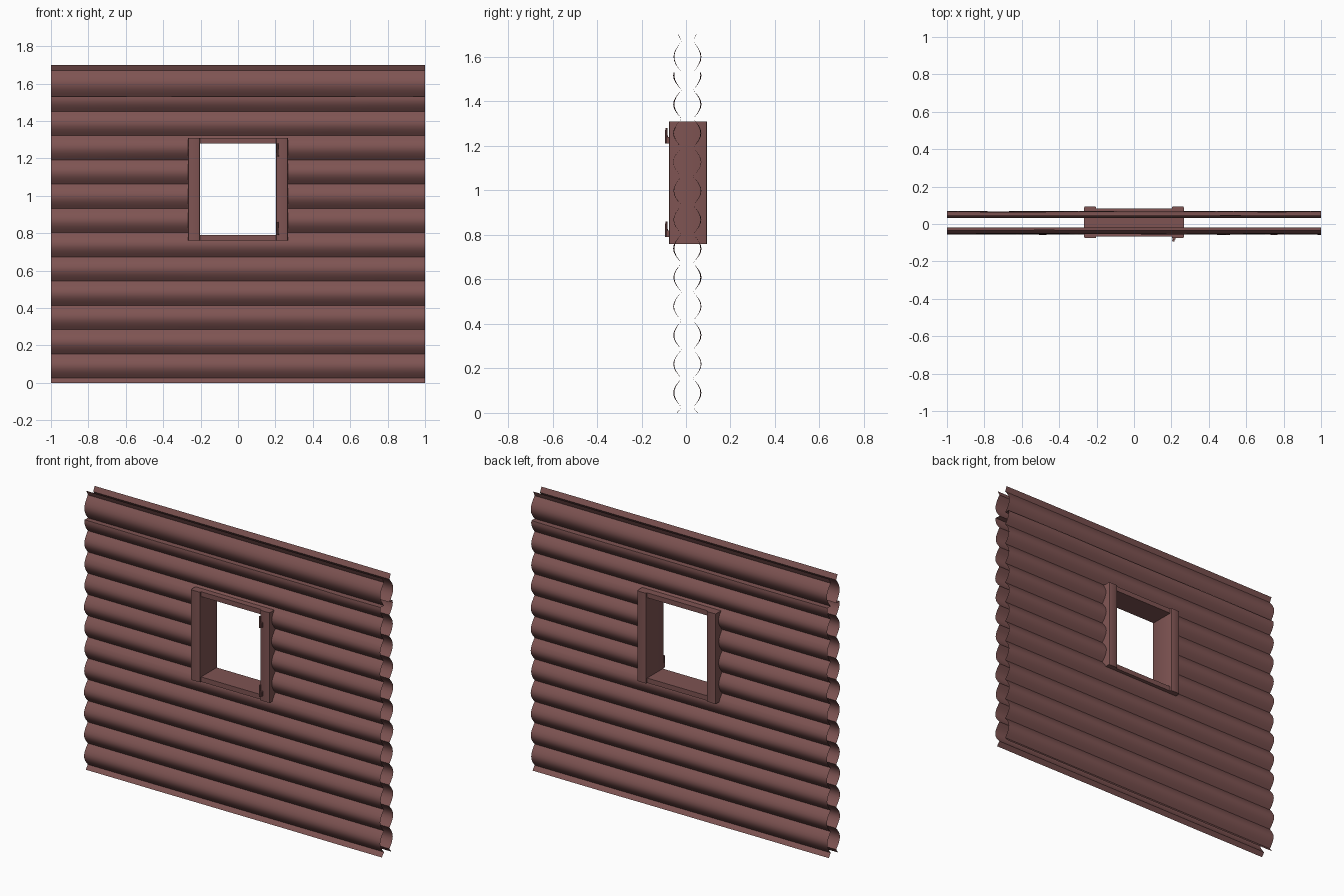
import bpy, bmesh, math, random

if "Cube" in bpy.data.objects:
    bpy.data.objects.remove(bpy.data.objects["Cube"])

random.seed(4)
CY = 0.006                       # middle plane of the wall
GROOVE, BULGE = 0.026, 0.035     # groove offset from middle, log bulge
HEIGHT, PITCH = 1.70, 0.1297

wood = bpy.data.materials.new("red_brown_wood")
wood.diffuse_color = (0.21, 0.088, 0.085, 1)
wood.use_nodes = True
wood.node_tree.nodes["Principled BSDF"].inputs["Base Color"].default_value = wood.diffuse_color


def finish(obj, angle=35):
    obj.data.materials.append(wood)
    bpy.ops.object.select_all(action='DESELECT')
    obj.select_set(True)
    bpy.context.view_layer.objects.active = obj
    bpy.ops.object.shade_smooth_by_angle(angle=math.radians(angle))
    return obj


def from_bmesh(name, bm):
    me = bpy.data.meshes.new(name)
    bm.to_mesh(me)
    bm.free()
    obj = bpy.data.objects.new(name, me)
    bpy.context.collection.objects.link(obj)
    return finish(obj)


def box(name, x0, x1, y0, y1, z0, z1, bevel=0.0):
    bm = bmesh.new()
    bmesh.ops.create_cube(bm, size=1)
    for v in bm.verts:
        v.co = ((x0 + x1) / 2 + v.co.x * (x1 - x0),
                (y0 + y1) / 2 + v.co.y * (y1 - y0),
                (z0 + z1) / 2 + v.co.z * (z1 - z0))
    if bevel:
        long_edges = [e for e in bm.edges
                      if abs(e.verts[0].co.z - e.verts[1].co.z) > 0.1]
        bmesh.ops.bevel(bm, geom=long_edges, offset=bevel, segments=2,
                        affect='EDGES', profile=0.5)
    return from_bmesh(name, bm)


# Log profile: rows of (log index, height, bulge amount 0..1)
def log_rows(i, base, pitch, lo, hi):
    zs = {lo, hi}
    zs.update(base + pitch * k / 8 for k in range(9))
    zs.update((0.775, 1.295))
    return [(i, z, max(0, math.sin(math.pi * (z - base) / pitch)))
            for z in sorted(zs) if lo - 1e-6 <= z <= hi + 1e-6]


rows = []
for i in range(-1, 12):
    base = 0.025 + PITCH * i
    rows += log_rows(i, base, PITCH, max(0, base), min(1.53, base + PITCH))[bool(rows):]
rows += log_rows(12, 1.53, 0.14, 1.53, 1.67)
rows.append((13, HEIGHT, 0.4))

# Thin log skins, with the window gap left open
COLS = [-1, -0.75, -0.5, -0.235, 0.235, 0.5, 0.75, 1]


def log_skin(name, side):
    bm = bmesh.new()
    swell = {(i, c): random.uniform(0.92, 1.08)
             for i in range(-1, 14) for c in range(len(COLS))}
    grid = [[bm.verts.new((x, CY + side * (GROOVE + BULGE * b * swell[i, c]), z))
             for c, x in enumerate(COLS)] for i, z, b in rows]
    for r in range(len(rows) - 1):
        zm = (rows[r][1] + rows[r + 1][1]) / 2
        for c in range(len(COLS) - 1):
            if COLS[c] == -0.235 and 0.775 < zm < 1.295:
                continue
            q = [grid[r][c], grid[r][c + 1], grid[r + 1][c + 1], grid[r + 1][c]]
            bm.faces.new(q if side < 0 else q[::-1])
    return from_bmesh(name, bm)


log_skin("front_log_skin", -1)
log_skin("back_log_skin", 1)

# Window frame: two jambs with eased edges, sill and head
for side, name in ((-1, "left_jamb"), (1, "right_jamb")):
    a, b = sorted((side * 0.203, side * 0.266))
    box(name, a, b, -0.076, 0.094, 0.76, 1.31, 0.006)
box("window_sill", -0.205, 0.205, -0.066, 0.084, 0.76, 0.79)
box("window_head", -0.205, 0.205, -0.066, 0.084, 1.28, 1.31)

# Shutter hinge pins on the right jamb
for name, z in (("lower_hinge", 0.79), ("upper_hinge", 1.21)):
    box(name + "_plate", 0.205, 0.221, -0.083, -0.074, z, z + 0.03)
    bm = bmesh.new()
    bmesh.ops.create_cone(bm, cap_ends=True, segments=8, radius1=0.007,
                          radius2=0.005, depth=0.07)
    bmesh.ops.translate(bm, verts=bm.verts, vec=(0.211, -0.088, z + 0.035))
    from_bmesh(name + "_pin", bm)
